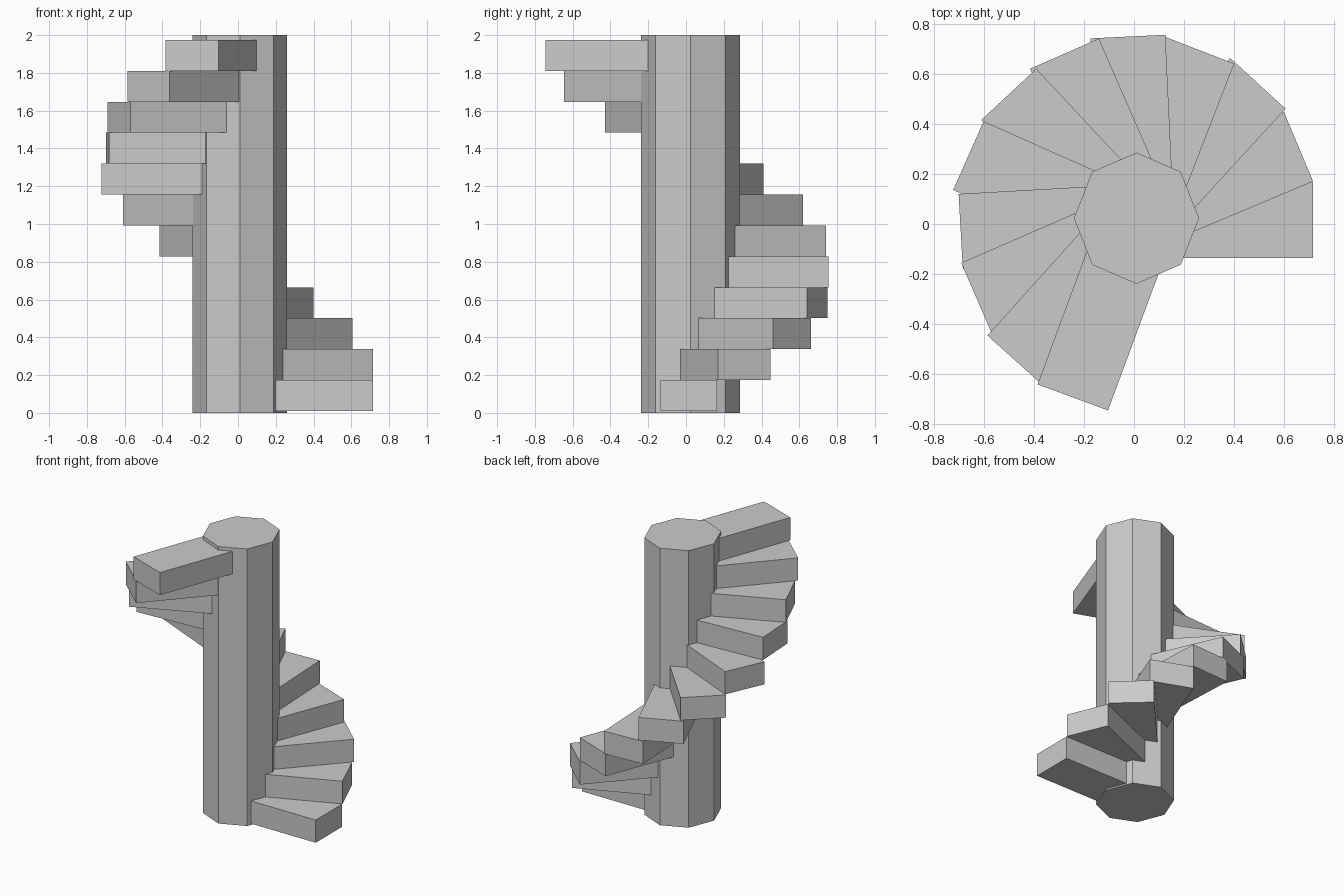
import bpy
import bmesh
from math import radians
from mathutils import Matrix

if "Cube" in bpy.data.objects:
    bpy.data.objects.remove(bpy.data.objects["Cube"], do_unlink=True)

# One plain stone colour
stone = bpy.data.materials.new("grey_stone")
stone.use_nodes = True
colour = (0.6, 0.6, 0.6, 1)
stone.diffuse_color = colour
stone.node_tree.nodes["Principled BSDF"].inputs["Base Color"].default_value = colour


def finish(name, bm):
    mesh = bpy.data.meshes.new(name)
    bm.to_mesh(mesh)
    bm.free()
    mesh.materials.append(stone)
    obj = bpy.data.objects.new(name, mesh)
    bpy.context.collection.objects.link(obj)
    return obj


# Octagonal central column, a corner pointing along each axis
bm = bmesh.new()
bmesh.ops.create_cone(bm, cap_ends=True, segments=8, radius1=1, radius2=1, depth=2)
bmesh.ops.transform(bm, verts=bm.verts,
                    matrix=Matrix.Translation((0.01, 0.023, 1)) @ Matrix.Diagonal((0.25, 0.262, 1, 1)))
finish("column", bm)

# Steps: outer leading corner (x, y) and heading in degrees, slightly irregular
LENGTH, WIDTH, RISE = 0.6, 0.3, 0.1637
steps = [
    (0.715, -0.135, 0), (0.715, 0.17, 22.8), (0.605, 0.46, 47.5), (0.40, 0.64, 68.8),
    (0.125, 0.755, 92.7), (-0.14, 0.74, 113.6), (-0.39, 0.62, 133), (-0.60, 0.41, 156),
    (-0.70, 0.12, 183.2), (-0.69, -0.155, 203.5), (-0.585, -0.445, 228), (-0.385, -0.64, 249.7),
]
for i, (x, y, heading) in enumerate(steps):
    bm = bmesh.new()
    bmesh.ops.create_cube(bm, size=1)
    # Box with its outer leading lower corner at the local origin
    box = Matrix.Diagonal((LENGTH, WIDTH, RISE, 1)) @ Matrix.Translation((-0.5, 0.5, 0.5))
    place = Matrix.Translation((x, y, 0.01 + i * RISE)) @ Matrix.Rotation(radians(heading), 4, 'Z')
    bmesh.ops.transform(bm, matrix=place @ box, verts=bm.verts)
    finish(f"step_{i + 1}", bm)
